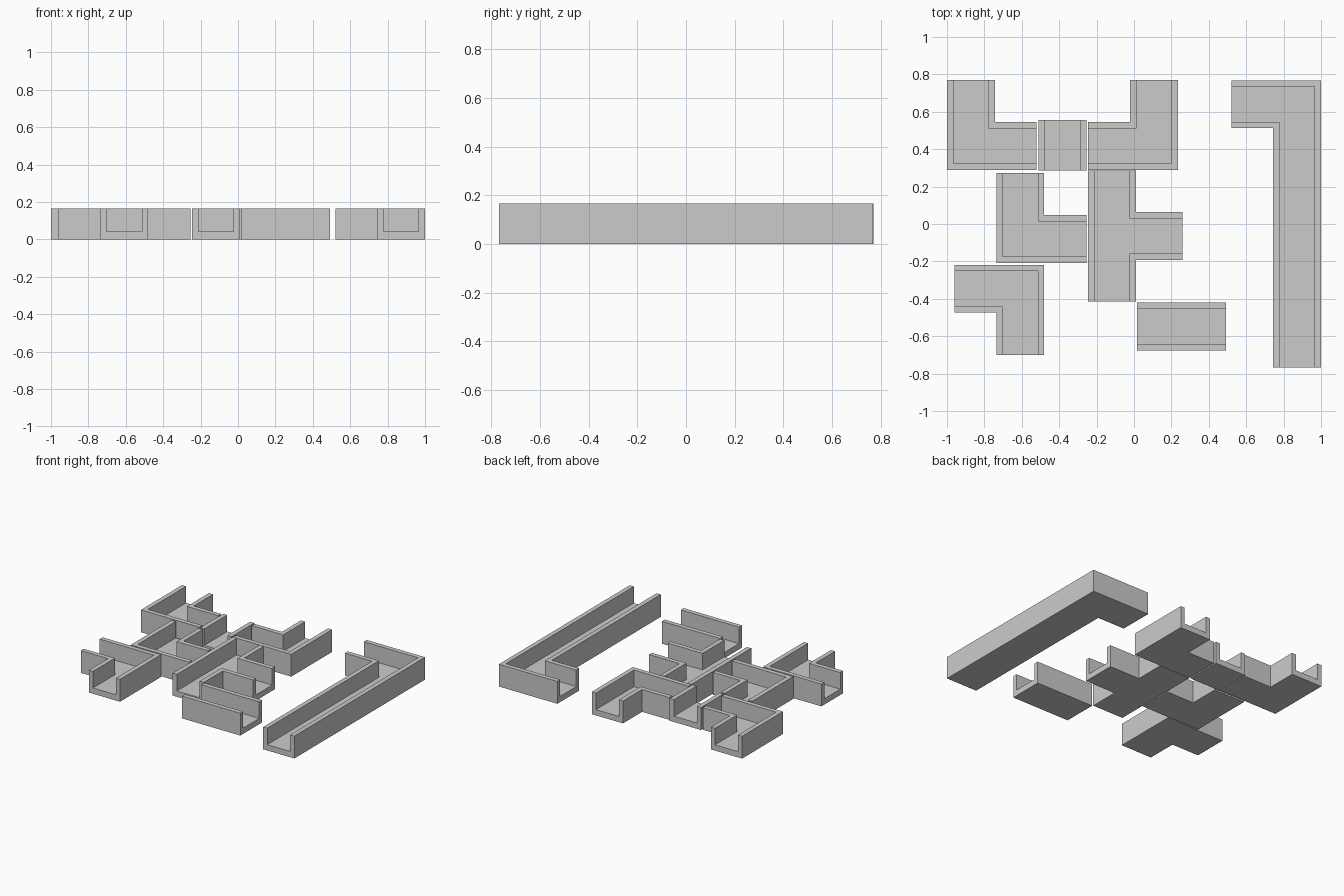
import bpy, bmesh
from mathutils import Vector

if "Cube" in bpy.data.objects:
    bpy.data.objects.remove(bpy.data.objects["Cube"])

W, H, T, F = 0.256, 0.166, 0.034, 0.043   # channel width, height, wall, floor
R = W / 2


def make_object(name, bm):
    bmesh.ops.recalc_face_normals(bm, faces=bm.faces)
    mesh = bpy.data.meshes.new(name)
    bm.to_mesh(mesh)
    bm.free()
    obj = bpy.data.objects.new(name, mesh)
    bpy.context.collection.objects.link(obj)
    return obj


def channel(name, path):
    """Sweep a U profile along a flat path with mitred corners."""
    profile = [(-R, 0), (R, 0), (R, H), (R - T, H), (R - T, F),
               (T - R, F), (T - R, H), (-R, H)]
    pts = [Vector(p) for p in path]
    dirs = [(b - a).normalized() for a, b in zip(pts, pts[1:])]
    normals = [Vector((-d.y, d.x)) for d in dirs]
    bm = bmesh.new()
    rings = []
    for i, p in enumerate(pts):
        a, b = normals[max(i - 1, 0)], normals[min(i, len(normals) - 1)]
        side = (a + b) / (1 + a.dot(b))
        rings.append([bm.verts.new((*(p + side * u), z)) for u, z in profile])
    n = len(profile)
    for r, s in zip(rings, rings[1:]):
        for k in range(n):
            bm.faces.new((r[k], r[(k + 1) % n], s[(k + 1) % n], s[k]))
    bm.faces.new(rings[0])
    bm.faces.new(rings[-1])
    return make_object(name, bm)


def prism(name, outline, z0, z1):
    bm = bmesh.new()
    face = bm.faces.new([bm.verts.new((x, y, z0)) for x, y in outline])
    top = bmesh.ops.extrude_face_region(bm, geom=[face])["geom"]
    bmesh.ops.translate(bm, vec=(0, 0, z1 - z0),
                        verts=[v for v in top if isinstance(v, bmesh.types.BMVert)])
    if len([f for f in bm.faces if f.normal.z]) and not any(
            all(abs(v.co.z - z0) < 1e-6 for v in f.verts) for f in bm.faces):
        bm.faces.new([v for v in bm.verts if abs(v.co.z - z0) < 1e-6])
    return make_object(name, bm)


def tee_outline(cx, cy, half, y0, y1, x1):
    return [(cx - half, y0), (cx + half, y0), (cx + half, cy - half), (x1, cy - half),
            (x1, cy + half), (cx + half, cy + half), (cx + half, y1), (cx - half, y1)]


# Corner pieces
channel("corner_back_left", [(-0.872, 0.77), (-0.872, 0.417), (-0.52, 0.417)])
channel("corner_back_middle", [(0.107, 0.77), (0.107, 0.417), (-0.245, 0.417)])
channel("corner_centre", [(-0.608, 0.273), (-0.608, -0.08), (-0.255, -0.08)])
channel("corner_front_left", [(-0.96, -0.346), (-0.608, -0.346), (-0.608, -0.70)])
channel("long_corner", [(0.52, 0.64), (0.872, 0.64), (0.872, -0.767)])

# Straight pieces
channel("short_straight", [(-0.383, 0.287), (-0.383, 0.555)])
channel("front_straight", [(0.015, -0.549), (0.493, -0.549)])

# Tee junction: solid block with a tee-shaped trough cut out
tee = prism("tee_junction", tee_outline(-0.118, -0.065, R, -0.415, 0.285, 0.26), 0, H)
cutter = prism("tee_trough_cutter",
               tee_outline(-0.118, -0.065, R - T, -0.5, 0.4, 0.4), F, H + 0.1)
cutter.hide_render = True
mod = tee.modifiers.new("trough", 'BOOLEAN')
mod.operation, mod.solver, mod.object = 'DIFFERENCE', 'EXACT', cutter
bpy.context.view_layer.objects.active = tee
bpy.ops.object.modifier_apply(modifier=mod.name)
bpy.data.objects.remove(cutter)
